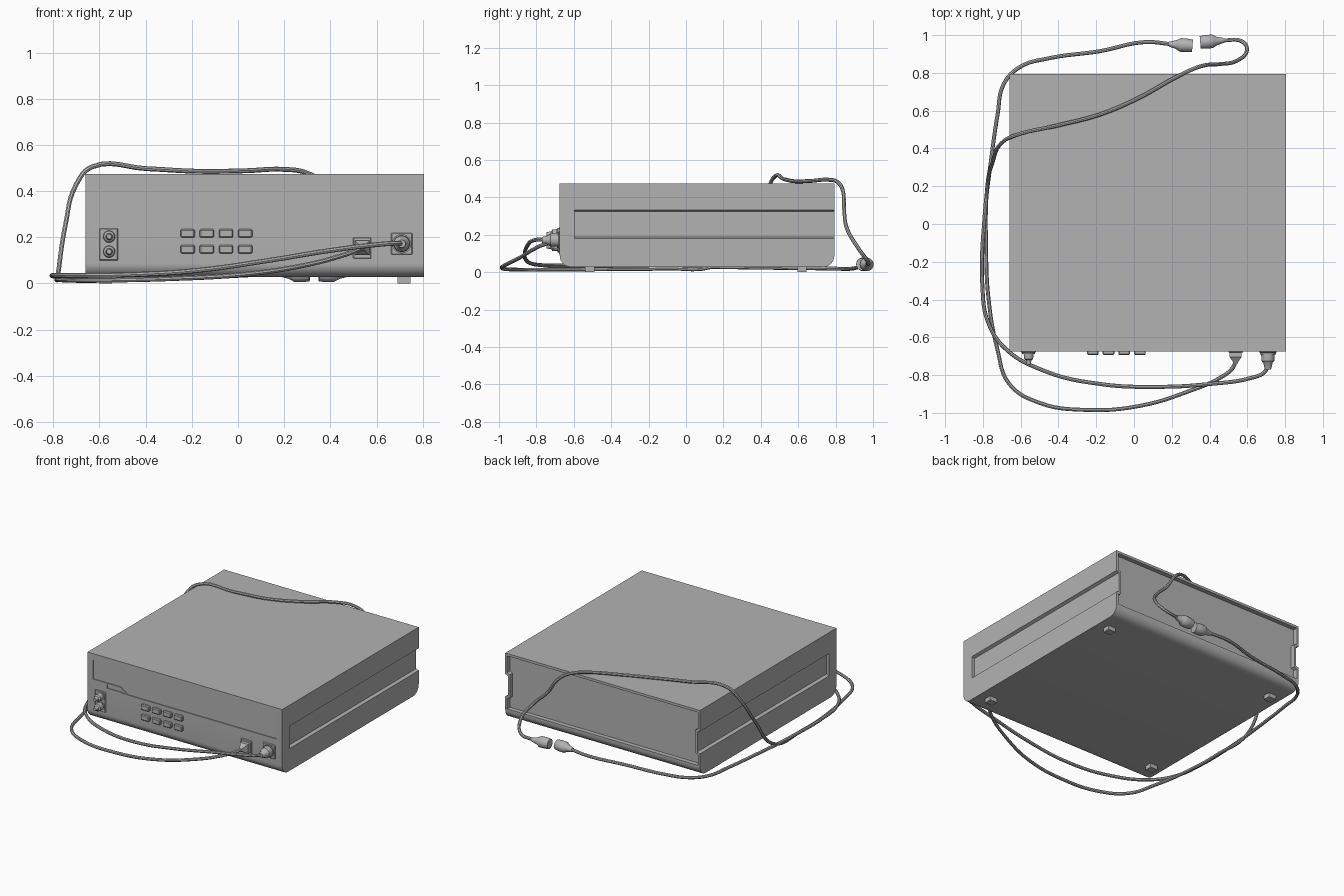
import bpy, bmesh
from math import pi, sin, cos
from mathutils import Vector, Matrix

cube = bpy.data.objects.get("Cube")
if cube:
    bpy.data.objects.remove(cube)

GREY = (0.45, 0.45, 0.45, 1)
grey = bpy.data.materials.new("plain grey")
grey.use_nodes = True
grey.diffuse_color = GREY
grey.node_tree.nodes["Principled BSDF"].inputs["Base Color"].default_value = GREY

# Main dimensions of the case
LEFT, RIGHT = -0.66, 0.805
FRONT, BACK = -0.675, 0.793
BOTTOM, TOP = 0.028, 0.475


def add(name, mesh, smooth=True):
    ob = bpy.data.objects.new(name, mesh)
    bpy.context.collection.objects.link(ob)
    mesh.materials.clear()
    mesh.materials.append(grey)
    if smooth:
        bpy.ops.object.select_all(action='DESELECT')
        ob.select_set(True)
        bpy.context.view_layer.objects.active = ob
        bpy.ops.object.shade_smooth_by_angle(angle=0.6)
    return ob


def finish(name, bm, smooth=True):
    bmesh.ops.recalc_face_normals(bm, faces=bm.faces)
    mesh = bpy.data.meshes.new(name)
    bm.to_mesh(mesh)
    bm.free()
    return add(name, mesh, smooth)


def prism(name, outline, axis, start, end):
    """Extrude a flat outline along x or y; the outline holds the other two axes."""
    bm = bmesh.new()
    place = (lambda a, b: (start, a, b)) if axis == 'x' else (lambda a, b: (a, start, b))
    face = bm.faces.new([bm.verts.new(place(a, b)) for a, b in outline])
    new = bmesh.ops.extrude_face_region(bm, geom=[face])["geom"]
    move = Vector((end - start, 0, 0)) if axis == 'x' else Vector((0, end - start, 0))
    bmesh.ops.translate(bm, vec=move, verts=[v for v in new if isinstance(v, bmesh.types.BMVert)])
    return finish(name, bm, False)


def box(name, centre, size, bevel=0):
    bm = bmesh.new()
    bmesh.ops.create_cube(bm, matrix=Matrix.Translation(centre) @ Matrix.Diagonal((*size, 1)))
    if bevel:
        bmesh.ops.bevel(bm, geom=bm.edges[:], offset=bevel, segments=1, affect='EDGES')
    return finish(name, bm, False)


def lathe(name, base, direction, profile, sides=20):
    """Turn (distance, radius) pairs around an axis that starts at base."""
    turn = Vector(direction).to_track_quat('Z', 'Y')
    bm = bmesh.new()
    rings = []
    for d, r in profile:
        rings.append([bm.verts.new(Vector(base) + turn @ Vector(
            (r * cos(2 * pi * i / sides), r * sin(2 * pi * i / sides), d)))
            for i in range(sides)])
    for low, high in zip(rings, rings[1:]):
        for i in range(sides):
            j = (i + 1) % sides
            bm.faces.new((low[i], low[j], high[j], high[i]))
    bm.faces.new(rings[0])
    bm.faces.new(rings[-1])
    return finish(name, bm)


def cable(name, points):
    curve = bpy.data.curves.new(name, 'CURVE')
    curve.dimensions = '3D'
    curve.bevel_depth = 0.0105
    curve.bevel_resolution = 2
    curve.resolution_u = 6
    curve.use_fill_caps = True
    spline = curve.splines.new('BEZIER')
    spline.bezier_points.add(len(points) - 1)
    for bp, co in zip(spline.bezier_points, points):
        bp.co = co
        bp.handle_left_type = bp.handle_right_type = 'AUTO'
    temp = bpy.data.objects.new(name, curve)
    bpy.context.collection.objects.link(temp)
    bpy.context.view_layer.update()
    graph = bpy.context.evaluated_depsgraph_get()
    mesh = bpy.data.meshes.new_from_object(temp.evaluated_get(graph))
    bpy.data.objects.remove(temp)
    return add(name, mesh)


def cut(target, cutter):
    mod = target.modifiers.new("cut", 'BOOLEAN')
    mod.operation = 'DIFFERENCE'
    mod.solver = 'EXACT'
    mod.object = cutter
    bpy.context.view_layer.objects.active = target
    bpy.ops.object.modifier_apply(modifier=mod.name)
    bpy.data.objects.remove(cutter)


# Case: side profile with rounded lower edges
R = 0.06
steps = [i * pi / 16 for i in range(9)]
side = [(FRONT, TOP)]
side += [(FRONT + R - R * cos(a), BOTTOM + R - R * sin(a)) for a in steps]
side += [(BACK - R + R * sin(a), BOTTOM + R - R * cos(a)) for a in steps]
side += [(BACK, TOP)]
case = prism("case", side, 'x', LEFT, RIGHT)

# Shallow display recess and tab on the front
display = [(-0.62, 0.432), (-0.006, 0.432), (0.054, 0.423), (0.412, 0.423), (0.473, 0.432),
           (0.762, 0.432), (0.762, 0.263), (-0.36, 0.263), (-0.412, 0.302), (-0.62, 0.302)]
tab = [(-0.512, 0.295), (-0.415, 0.295), (-0.373, 0.263), (-0.4, 0.263),
       (-0.408, 0.268), (-0.512, 0.268)]
for outline in (display, tab):
    cut(case, prism("front_cutter", outline, 'y', FRONT - 0.1, FRONT + 0.006))

# Long channels on both sides, open at the back
for x, inward in ((LEFT, 1), (RIGHT, -1)):
    groove = [(x - 0.05 * inward, 0.332), (x, 0.332), (x + 0.02 * inward, 0.324),
              (x + 0.02 * inward, 0.188), (x, 0.18), (x - 0.05 * inward, 0.18)]
    cut(case, prism("channel_cutter", groove, 'y', -0.595, BACK + 0.1))

# Back recess that steps around the channels
half = [(0.015, 0.458), (0.015, 0.345), (0.035, 0.335), (0.035, 0.178), (0.015, 0.168), (0.015, 0.098)]
back_outline = [(LEFT + d, z) for d, z in half] + [(RIGHT - d, z) for d, z in reversed(half)]
cut(case, prism("back_cutter", back_outline, 'y', BACK - 0.03, BACK + 0.1))
bpy.ops.object.select_all(action='DESELECT')
case.select_set(True)
bpy.context.view_layer.objects.active = case
bpy.ops.object.shade_smooth_by_angle(angle=0.4)

# Feet
for x in (-0.573, 0.718):
    for y in (-0.515, 0.62):
        box("foot", (x, y, 0.017), (0.056, 0.05, 0.034))

# Push buttons, two rows of four
for col in range(4):
    for z in (0.217, 0.148):
        box("push_button", (-0.218 + 0.083 * col, FRONT - 0.004, z), (0.062, 0.028, 0.036), 0.005)

# Twin jacks on a plate
box("jack_plate", (-0.56, FRONT, 0.169), (0.08, 0.012, 0.138), 0.003)
for z in (0.203, 0.138):
    lathe("jack_plug", (-0.558, FRONT, z), (0, -1, 0),
          [(0, 0.034), (0.012, 0.034), (0.012, 0.026), (0.04, 0.024), (0.046, 0.015), (0.07, 0.011)])

# Square socket with a tapered plug
box("square_socket", (0.538, FRONT, 0.154), (0.078, 0.012, 0.092), 0.003)
lathe("square_plug", (0.538, FRONT, 0.154), (0, -1, 0),
      [(0, 0.044), (0.03, 0.044), (0.05, 0.024), (0.066, 0.012)], 4).data.transform(
    Matrix.Translation((0.538, 0, 0.154)) @ Matrix.Rotation(pi / 4, 4, 'Y')
    @ Matrix.Translation((-0.538, 0, -0.154)))

# Round socket with its plug
box("round_socket", (0.709, FRONT, 0.172), (0.092, 0.014, 0.095), 0.004)
lathe("round_plug", (0.709, FRONT, 0.172), (0, -1, 0),
      [(0, 0.042), (0.015, 0.042), (0.015, 0.036), (0.05, 0.034), (0.06, 0.025), (0.095, 0.016)])

# Cable from the round plug, along the right side and around the back
cable("ground_cable", [
    (0.709, -0.75, 0.172), (0.69, -0.785, 0.174), (0.62, -0.815, 0.17), (0.4, -0.847, 0.143),
    (0.135, -0.862, 0.1), (-0.18, -0.847, 0.056), (-0.474, -0.778, 0.038), (-0.685, -0.656, 0.035),
    (-0.775, -0.513, 0.035), (-0.802, -0.344, 0.035), (-0.79, 0.05, 0.03), (-0.756, 0.344, 0.025),
    (-0.722, 0.58, 0.022), (-0.69, 0.74, 0.02), (-0.606, 0.83, 0.018), (-0.447, 0.878, 0.018),
    (-0.18, 0.915, 0.025), (0.056, 0.963, 0.038), (0.2, 0.952, 0.042)])

# Cable from the square plug, up the right side, over the top and down the back
cable("over_top_cable", [
    (0.538, -0.73, 0.154), (0.52, -0.765, 0.146), (0.463, -0.81, 0.125), (0.294, -0.884, 0.08),
    (0.03, -0.963, 0.04), (-0.262, -0.984, 0.022), (-0.5, -0.947, 0.015), (-0.66, -0.847, 0.013),
    (-0.724, -0.66, 0.014), (-0.77, -0.397, 0.016), (-0.783, -0.13, 0.02), (-0.778, 0.185, 0.05),
    (-0.748, 0.33, 0.25), (-0.7, 0.43, 0.43), (-0.632, 0.468, 0.505), (-0.394, 0.524, 0.497),
    (-0.18, 0.58, 0.486), (0.03, 0.67, 0.488), (0.2, 0.765, 0.494), (0.3, 0.815, 0.478),
    (0.373, 0.84, 0.43), (0.45, 0.846, 0.32), (0.54, 0.862, 0.23), (0.598, 0.92, 0.13),
    (0.565, 0.97, 0.06), (0.47, 0.972, 0.042)])

# Loose connectors at the cable ends
connector = [(0, 0.013), (0.035, 0.022), (0.05, 0.03), (0.06, 0.036), (0.095, 0.036), (0.125, 0.033)]
lathe("left_loose_connector", (0.475, 0.972, 0.042), (-1, -0.08, 0), connector)
lathe("right_loose_connector", (0.185, 0.953, 0.042), (1, -0.08, 0), connector)
